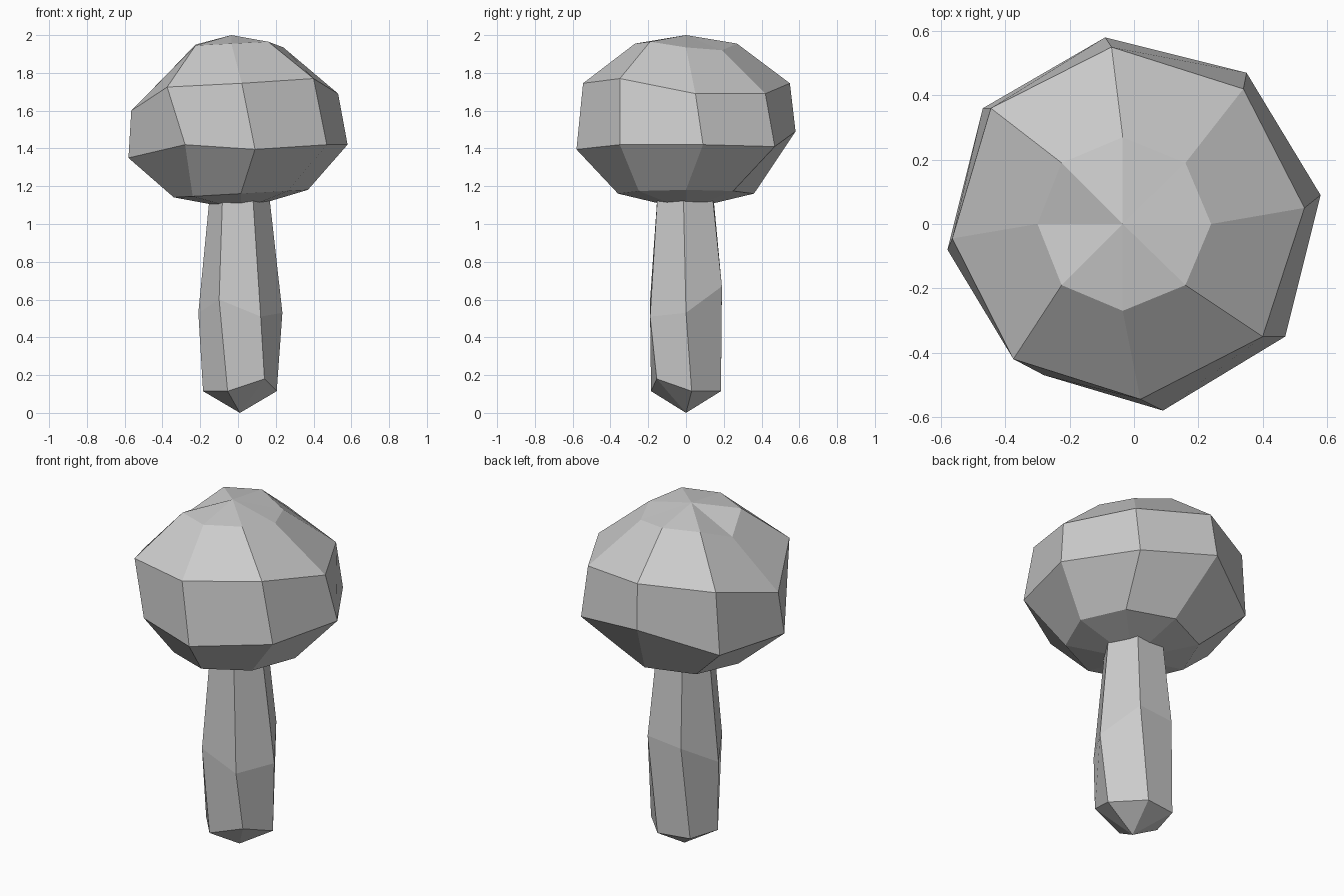
import bpy


def loft(name, rings, bottom, top=None):
    """Skin stacked rings of points; close each end with a fan or a flat cap."""
    n = len(rings[0])
    verts = [p for ring in rings for p in ring]
    faces = []
    for k in range(len(rings) - 1):
        for i in range(n):
            j = (i + 1) % n
            faces.append((k * n + i, k * n + j, (k + 1) * n + j, (k + 1) * n + i))
    low = len(verts)
    verts.append(bottom)
    faces += [(low, (i + 1) % n, i) for i in range(n)]
    last = (len(rings) - 1) * n
    if top:
        high = len(verts)
        verts.append(top)
        faces += [(high, last + i, last + (i + 1) % n) for i in range(n)]
    else:
        faces.append(tuple(last + i for i in range(n)))
    mesh = bpy.data.meshes.new(name)
    mesh.from_pydata(verts, [], faces)
    mesh.update()
    obj = bpy.data.objects.new(name, mesh)
    bpy.context.collection.objects.link(obj)
    return obj


# Cap: four irregular eight-sided rings, from the underside to the crown
underside = [(x, y, 1.16 + 0.056 * x) for x, y in (
    (.37, 0), (.265, .25), (.015, .36), (-.24, .25),
    (-.34, 0), (-.24, -.25), (.015, -.36), (.265, -.25))]
rim = [(.58, .09, 1.42), (.35, .47, 1.41), (-.09, .58, 1.49), (-.47, .36, 1.36),
       (-.58, -.08, 1.35), (-.28, -.47, 1.42), (.09, -.58, 1.395), (.47, -.35, 1.42)]
shoulder = [(.53, .05, 1.69), (.34, .42, 1.69), (-.07, .55, 1.745), (-.445, .36, 1.72),
            (-.565, -.045, 1.60), (-.375, -.42, 1.725), (.02, -.545, 1.745), (.4, -.35, 1.77)]
crown = [(.24, 0, 1.935), (.16, .19, 1.92), (-.035, .27, 1.955), (-.225, .19, 1.95),
         (-.3, 0, 1.87), (-.225, -.19, 1.945), (-.035, -.27, 1.955), (.16, -.19, 1.965)]
loft("cap", [underside, rim, shoulder, crown], (.015, 0, 1.075), (-.035, 0, 2.0))

# Stem: six-sided, swelling in the middle, pointed at the foot
foot = [(.205, .03, .115), (.055, .185, .115), (-.135, .155, .12),
        (-.185, -.03, .115), (-.055, -.185, .115), (.14, -.155, .18)]
middle = [(.235, 0, .53), (.115, .19, .67), (-.1, .19, .65),
          (-.21, 0, .53), (-.1, -.19, .6), (.12, -.19, .51)]
neck = [(.16, -.015, 1.2), (.09, .135, 1.2), (-.075, .14, 1.2),
        (-.145, 0, 1.2), (-.08, -.135, 1.2), (.075, -.148, 1.2)]
loft("stem", [foot, middle, neck], (.01, 0, 0))
